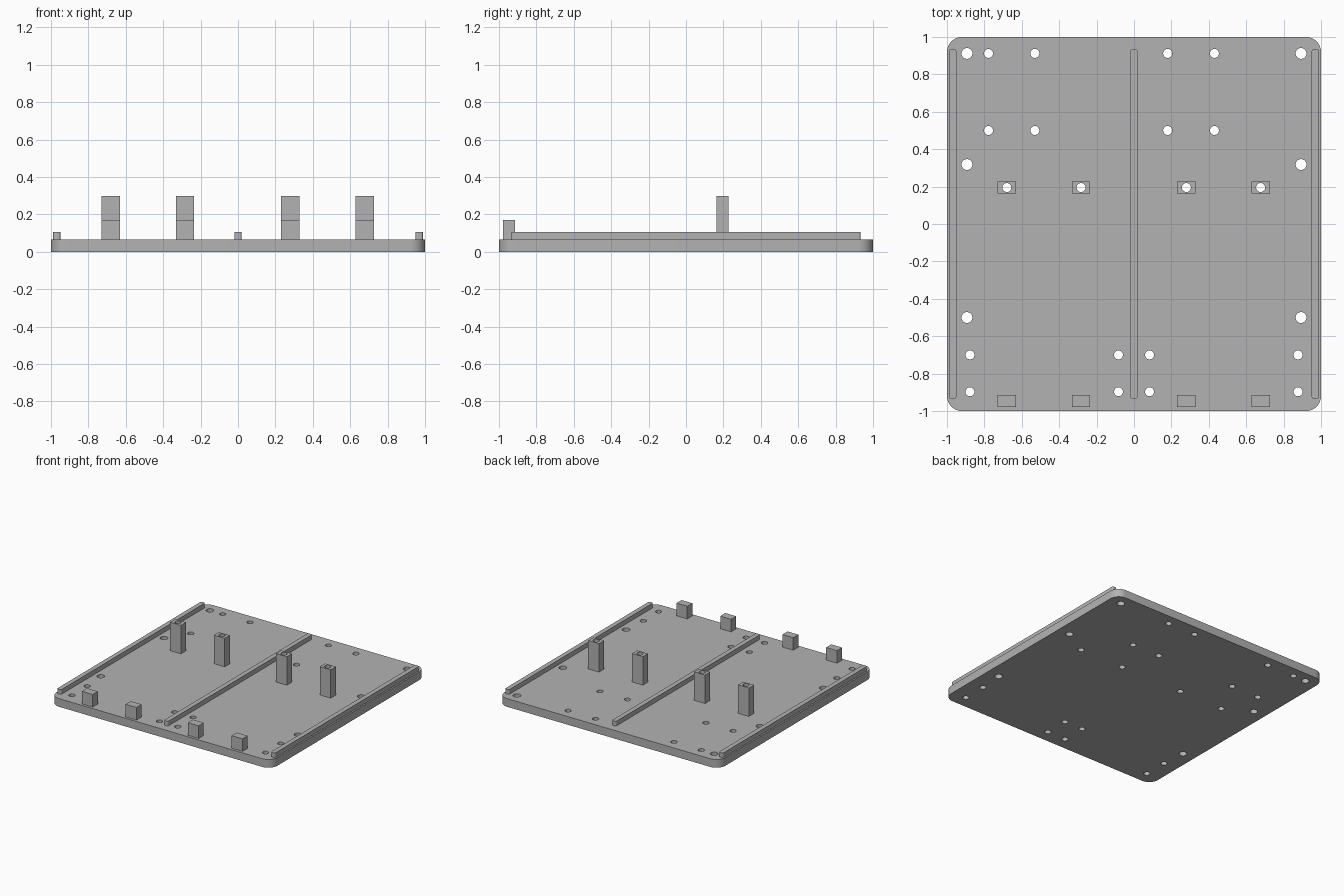
import bpy, bmesh, math

if "Cube" in bpy.data.objects:
    bpy.data.objects.remove(bpy.data.objects["Cube"])

grey = bpy.data.materials.new("plain_grey")
grey.diffuse_color = (0.45, 0.45, 0.45, 1)
grey.use_nodes = True
grey.node_tree.nodes["Principled BSDF"].inputs["Base Color"].default_value = grey.diffuse_color


def circle(x, y, r, n=32):
    return [(x + r * math.cos(2 * math.pi * i / n),
             y + r * math.sin(2 * math.pi * i / n)) for i in range(n)]


def rounded_rect(cx, cy, hx, hy, r=0.0, steps=8):
    """Outline of a rectangle, with corner arcs when r is given."""
    pts = []
    for k, (sx, sy) in enumerate([(1, 1), (-1, 1), (-1, -1), (1, -1)]):
        for i in range(steps + 1 if r else 1):
            a = math.pi / 2 * (k + i / steps)
            pts.append((cx + sx * (hx - r) + r * math.cos(a),
                        cy + sy * (hy - r) + r * math.sin(a)))
    return pts


def prism(name, outline, z0, z1, holes=()):
    """Extrude a flat outline, pierced by holes, from z0 to z1."""
    cu = bpy.data.curves.new(name + "_profile", 'CURVE')
    cu.dimensions = '2D'
    cu.fill_mode = 'BOTH'
    cu.extrude = (z1 - z0) / 2
    for loop in [outline, *holes]:
        sp = cu.splines.new('POLY')
        sp.points.add(len(loop) - 1)
        for p, (x, y) in zip(sp.points, loop):
            p.co = (x, y, 0, 1)
        sp.use_cyclic_u = True
    ob = bpy.data.objects.new(name, cu)
    bpy.context.collection.objects.link(ob)
    bpy.ops.object.select_all(action='DESELECT')
    bpy.context.view_layer.objects.active = ob
    ob.select_set(True)
    bpy.ops.object.convert(target='MESH')
    ob = bpy.context.object
    ob.name = name
    bm = bmesh.new()
    bm.from_mesh(ob.data)
    bmesh.ops.remove_doubles(bm, verts=bm.verts, dist=1e-5)
    bmesh.ops.recalc_face_normals(bm, faces=bm.faces)
    bmesh.ops.translate(bm, verts=bm.verts, vec=(0, 0, (z0 + z1) / 2))
    bm.to_mesh(ob.data)
    bm.free()
    ob.data.materials.clear()
    ob.data.materials.append(grey)
    bpy.ops.object.shade_smooth_by_angle(angle=math.radians(30))
    return ob


TOP = 0.067
POST_X = (-0.68, -0.283, 0.28, 0.677)
POST_Y = 0.195
SMALL, LARGE = 0.024, 0.029

# Hole pattern: edge holes, rear groups, front groups, post bores
holes = [circle(x, y, LARGE) for x in (-0.893, 0.893) for y in (0.912, 0.318, -0.5)]
holes += [circle(x, y, SMALL) for x in (-0.778, -0.53, 0.18, 0.43) for y in (0.912, 0.5)]
holes += [circle(x, y, SMALL) for x in (-0.877, -0.083, 0.083, 0.877) for y in (-0.7, -0.897)]
holes += [circle(x, POST_Y, SMALL) for x in POST_X]

# Base plate
prism("base_plate", rounded_rect(0, 0, 1, 1, 0.08), 0, TOP, holes)

# Long ridges
for x, side in ((-0.969, "left"), (0, "middle"), (0.969, "right")):
    prism(side + "_ridge", rounded_rect(x, 0, 0.019, 0.933, 0.01, 4), TOP, 0.105)

# Bored posts and front stop blocks
for i, x in enumerate(POST_X, 1):
    prism(f"post_{i}", rounded_rect(x, POST_Y, 0.049, 0.033), TOP, 0.3,
          [circle(x, POST_Y, SMALL)])
    prism(f"front_block_{i}", rounded_rect(x, -0.946, 0.049, 0.033), TOP, 0.17)
